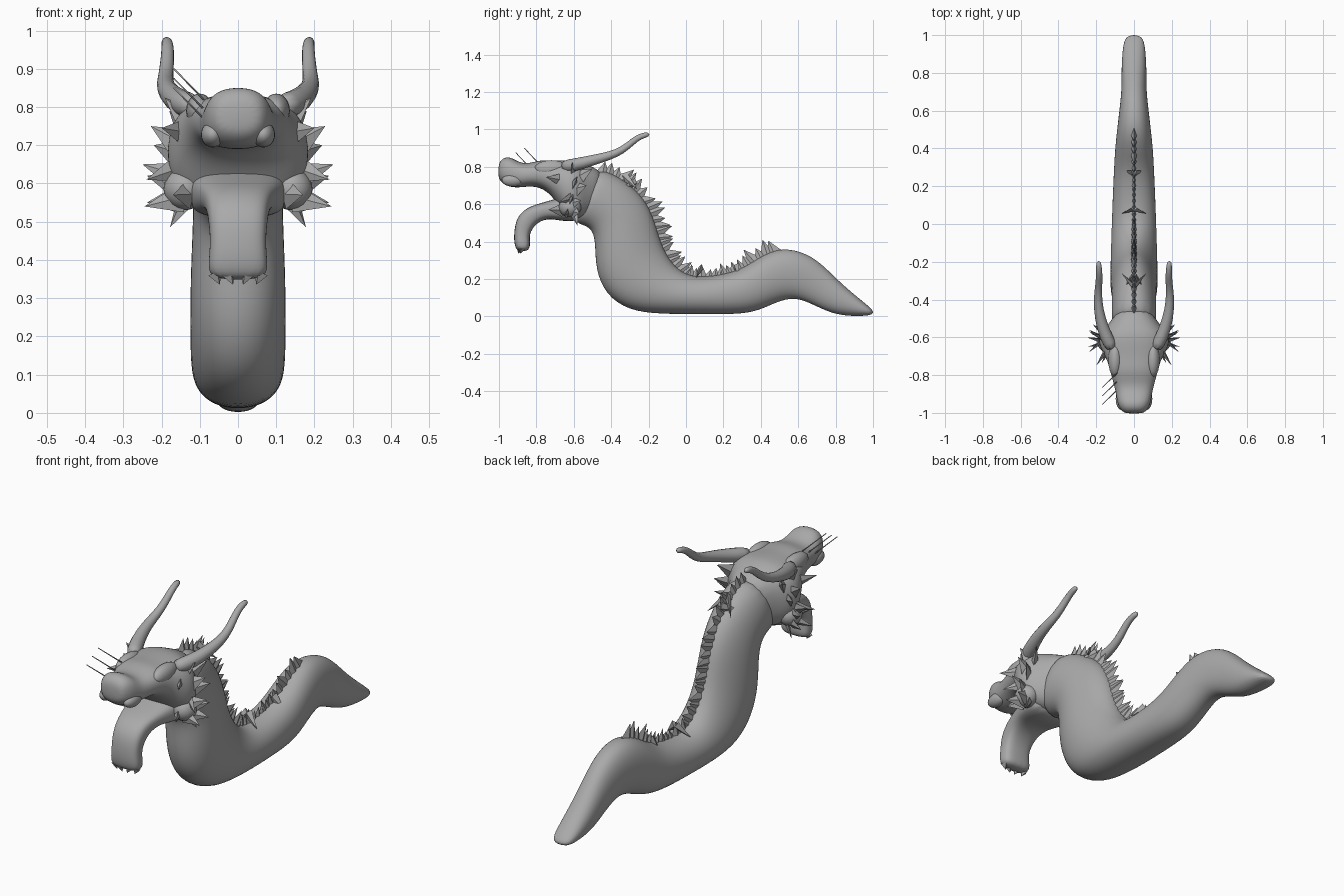
import bpy, bmesh, math, random
from mathutils import Vector

random.seed(4)
cube = bpy.data.objects.get("Cube")
if cube:
    bpy.data.objects.remove(cube)

grey = bpy.data.materials.new("stone grey")
grey.use_nodes = True
COLOUR = (0.4, 0.4, 0.4, 1)
grey.diffuse_color = COLOUR
grey.node_tree.nodes["Principled BSDF"].inputs["Base Color"].default_value = COLOUR


def finish(name, bm, smooth=True, levels=0):
    bmesh.ops.recalc_face_normals(bm, faces=bm.faces)
    mesh = bpy.data.meshes.new(name)
    bm.to_mesh(mesh)
    bm.free()
    mesh.materials.append(grey)
    for p in mesh.polygons:
        p.use_smooth = smooth
    ob = bpy.data.objects.new(name, mesh)
    bpy.context.collection.objects.link(ob)
    if levels:
        sub = ob.modifiers.new("smooth", "SUBSURF")
        sub.levels = sub.render_levels = levels


def bridge(bm, rings):
    n = len(rings[0])
    for a, b in zip(rings, rings[1:]):
        for i in range(n):
            bm.faces.new((a[i], a[(i + 1) % n], b[(i + 1) % n], b[i]))
    bm.faces.new(rings[0])
    bm.faces.new(rings[-1])


def loft(name, sections, power=0.9, sides=16):
    """Each section: top y, top z, bottom y, bottom z, half width, pinch of the upper side."""
    bm = bmesh.new()
    rings = []
    for ty, tz, by, bz, w, *pinch in sections:
        top, low = Vector((0, ty, tz)), Vector((0, by, bz))
        mid, half = (top + low) / 2, (top - low) / 2
        ring = []
        for i in range(sides):
            a = math.tau * i / sides
            c, s = math.cos(a), math.sin(a)
            x = math.copysign(abs(c) ** power, c) * w
            x *= 1 - sum(pinch) * max(0, s)
            h = math.copysign(abs(s) ** power, s)
            ring.append(bm.verts.new(mid + half * h + Vector((x, 0, 0))))
        rings.append(ring)
    bridge(bm, rings)
    finish(name, bm, levels=2)


def tube(name, points, radii, sides=8, levels=1):
    bm = bmesh.new()
    pts = [Vector(p) for p in points]
    rings = []
    for i, (p, r) in enumerate(zip(pts, radii)):
        d = (pts[min(i + 1, len(pts) - 1)] - pts[max(i - 1, 0)]).normalized()
        u = d.cross(Vector((1, 0, 0))).normalized()
        v = d.cross(u)
        rings.append([bm.verts.new(p + r * (math.cos(math.tau * k / sides) * u
                     + math.sin(math.tau * k / sides) * v)) for k in range(sides)])
    bridge(bm, rings)
    finish(name, bm, levels=levels)


def spike(bm, base, tip, wide, thin):
    """Flattened four sided thorn."""
    base, tip = Vector(base), Vector(tip)
    d = (tip - base).normalized()
    u = d.cross(Vector((0, 0.3, 1))).normalized()
    v = d.cross(u)
    ring = [bm.verts.new(base + o) for o in (u * thin, v * wide, -u * thin, -v * wide)]
    t = bm.verts.new(tip)
    for i in range(4):
        bm.faces.new((ring[i], ring[(i + 1) % 4], t))
    bm.faces.new(ring)


def bump(name, centre, scale):
    bm = bmesh.new()
    bmesh.ops.create_uvsphere(bm, u_segments=20, v_segments=12, radius=1)
    for v in bm.verts:
        v.co = Vector(a * b + c for a, b, c in zip(v.co, scale, centre))
    finish(name, bm)


# Serpent body, from tail tip to neck, pinched towards the crest on the neck
loft("body", [
    (1.006, .03, 1.0, .007, .045), (.94, .085, .92, -.001, .062),
    (.83, .177, .80, .006, .068), (.74, .27, .70, .05, .066),
    (.65, .34, .60, .098, .076), (.51, .375, .51, .086, .09),
    (.39, .32, .41, .037, .102), (.28, .24, .31, .009, .108),
    (.1, .21, .1, .01, .117, .05), (0, .22, -.14, .01, .123, .12),
    (-.08, .29, -.31, .028, .128, .2), (-.13, .39, -.435, .115, .129, .25),
    (-.155, .48, -.487, .25, .128, .25), (-.19, .58, -.487, .38, .123, .25),
    (-.26, .68, -.50, .46, .12, .22), (-.38, .765, -.55, .488, .122, .12),
    (-.5, .803, -.62, .505, .12)])

# Skull with broad cheeks, running into the upper jaw and round snout
loft("head", [
    (-.43, .77, -.48, .56, .085), (-.515, .808, -.53, .52, .13),
    (-.57, .834, -.575, .515, .178), (-.62, .838, -.62, .52, .192),
    (-.67, .836, -.665, .56, .176), (-.72, .834, -.715, .645, .145),
    (-.78, .838, -.78, .69, .128), (-.84, .818, -.84, .695, .111),
    (-.89, .822, -.90, .686, .097), (-.94, .857, -.955, .693, .09),
    (-.985, .847, -.985, .713, .072), (-1.004, .81, -1.004, .74, .047)], power=0.82)

# Open lower jaw, drooping to a blunt chin
loft("lower_jaw", [
    (-.56, .66, -.55, .51, .145), (-.68, .635, -.65, .505, .128),
    (-.77, .608, -.73, .525, .1), (-.85, .585, -.79, .505, .084),
    (-.907, .53, -.825, .465, .077), (-.92, .45, -.838, .425, .073),
    (-.92, .39, -.83, .38, .08), (-.905, .347, -.845, .347, .072)], power=0.68)

for s, side in ((1, "left"), (-1, "right")):
    bump(side + "_brow", (s * .1, -.72, .79), (.036, .09, .045))
    bump(side + "_nostril", (s * .066, -.925, .728), (.031, .06, .034))
    bump(side + "_jaw_hinge", (s * .14, -.62, .585), (.055, .06, .055))

    # Swept back horn with a thick root and a curled up end
    tube(side + "_horn", [
        (s * .11, -.67, .80), (s * .152, -.59, .81), (s * .18, -.5, .835),
        (s * .192, -.41, .858), (s * .188, -.34, .887), (s * .184, -.285, .935),
        (s * .184, -.245, .964), (s * .188, -.193, .975)],
        [.038, .038, .031, .025, .021, .019, .017, .015])

    # Cheek thorns in fans
    bm = bmesh.new()
    for base, tip in (
            ((.16, -.62, .62), (.25, -.60, .65)), ((.16, -.61, .60), (.238, -.56, .62)),
            ((.15, -.63, .56), (.245, -.65, .54)), ((.16, -.60, .56), (.238, -.57, .55)),
            ((.13, -.60, .57), (.178, -.58, .485)), ((.13, -.66, .57), (.17, -.735, .57)),
            ((.16, -.60, .71), (.228, -.58, .75)), ((.16, -.58, .68), (.22, -.53, .70)),
            ((.13, -.60, .76), (.192, -.61, .825)), ((.14, -.56, .75), (.18, -.50, .79)),
            ((.14, -.66, .73), (.2, -.75, .745)), ((.15, -.60, .64), (.24, -.68, .61))):
        spike(bm, (s * base[0], *base[1:]), (s * tip[0], *tip[1:]), .038, .016)
    finish(side + "_cheek_thorns", bm, smooth=False)

    # Short beard thorns under the chin
    bm = bmesh.new()
    for x, y in ((.06, -.88), (.025, -.89)):
        spike(bm, (s * x, y, .365), (s * (x - .012), y - .005, .335), .02, .02)
    finish(side + "_chin_thorns", bm, smooth=False)

# Three stiff whiskers on the right of the snout
for i in range(3):
    tube("whisker_%d" % (i + 1),
         [(-.09, -.79 - .045 * i, .82 - .025 * i), (-.168, -.865 - .045 * i, .9 - .025 * i)],
         [.003, .002], sides=5, levels=0)

# Ragged dorsal crest: overlapping thin blades of uneven height along the spine
spine = [Vector((0, y, z)) for y, z in (
    (-.46, .775), (-.36, .745), (-.26, .67), (-.19, .57), (-.155, .47), (-.13, .38),
    (-.08, .28), (0, .21), (.1, .2), (.2, .2), (.28, .23), (.38, .31), (.48, .36))]
bm = bmesh.new()
for a, b in zip(spine, spine[1:]):
    along = (b - a).normalized()
    out = Vector((0, -along.z, along.y))
    for k in range(3):
        base = a.lerp(b, (k + .5) / 3)
        tip = base + out * random.uniform(.05, .085) + along * random.uniform(-.01, .03)
        spike(bm, base - out * .02, tip, .045, .018)
finish("dorsal_crest", bm, smooth=False)

# Splayed thorn pairs folding down from the crest
bm = bmesh.new()
for base, tip in (((-.27, .715), (-.36, .675)), ((-.33, .75), (-.26, .68)),
                  ((.08, .26), (.055, .205)), ((.27, .27), (.285, .2))):
    for s in (1, -1):
        spike(bm, (0, *base), (s * .066, *tip), .026, .014)
finish("side_thorns", bm, smooth=False)
